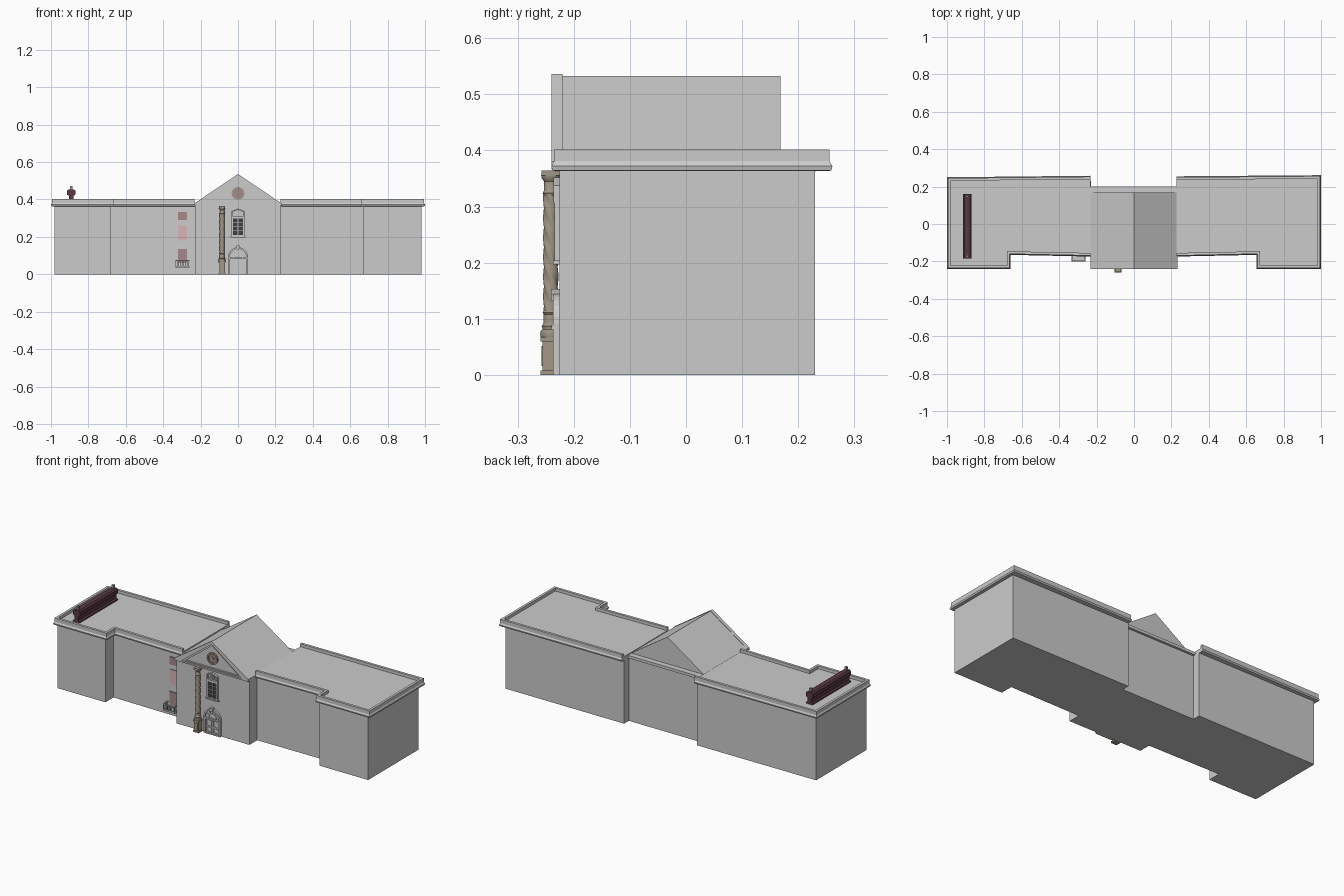
import bpy, bmesh
from math import sin, cos, pi
from mathutils import Vector

if "Cube" in bpy.data.objects:
    bpy.data.objects.remove(bpy.data.objects["Cube"])


def material(name, rgb):
    m = bpy.data.materials.new(name)
    m.diffuse_color = (*rgb, 1)
    m.use_nodes = True
    m.node_tree.nodes["Principled BSDF"].inputs["Base Color"].default_value = m.diffuse_color
    return m


STONE = material("tan_stone", (0.36, 0.31, 0.24))
WINE = material("dark_wine", (0.10, 0.04, 0.06))
PINK = material("pink_pane", (0.70, 0.46, 0.48))
ROSE = material("rose_pane", (0.38, 0.25, 0.26))
DARK = material("dark_pane", (0.05, 0.05, 0.055))


def finish(name, bm, mat=None, smooth=False):
    bmesh.ops.recalc_face_normals(bm, faces=bm.faces)
    me = bpy.data.meshes.new(name)
    bm.to_mesh(me)
    bm.free()
    ob = bpy.data.objects.new(name, me)
    bpy.context.collection.objects.link(ob)
    if mat:
        me.materials.append(mat)
    if smooth:
        bpy.ops.object.select_all(action='DESELECT')
        ob.select_set(True)
        bpy.context.view_layer.objects.active = ob
        bpy.ops.object.shade_smooth_by_angle()
    return ob


def loft(name, rings, mat=None, cap=True, closed=False, smooth=False):
    """Skin equal-length closed rings of 3D points."""
    bm = bmesh.new()
    vs = [[bm.verts.new(p) for p in r] for r in rings]
    n = len(vs[0])
    pairs = list(zip(vs, vs[1:])) + ([(vs[-1], vs[0])] if closed else [])
    for a, b in pairs:
        for i in range(n):
            bm.faces.new((a[i], a[(i + 1) % n], b[(i + 1) % n], b[i]))
    if cap and not closed:
        bm.faces.new(vs[0])
        bm.faces.new(vs[-1])
    return finish(name, bm, mat, smooth)


def plan(name, pts, z0, z1, mat=None):
    return loft(name, [[(x, y, z) for x, y in pts] for z in (z0, z1)], mat)


def facade(name, pts, y0, y1, mat=None):
    return loft(name, [[(x, y, z) for x, z in pts] for y in (y0, y1)], mat)


def frame(name, outer, inner, y0, y1, mat=None):
    ring = [(outer, y0), (outer, y1), (inner, y1), (inner, y0)]
    return loft(name, [[(x, y, z) for x, z in p] for p, y in ring], mat, closed=True)


def box(name, x0, x1, y0, y1, z0, z1, mat=None):
    return plan(name, [(x0, y0), (x1, y0), (x1, y1), (x0, y1)], z0, z1, mat)


def rect(cx, hw, z0, z1):
    return [(cx - hw, z0), (cx + hw, z0), (cx + hw, z1), (cx - hw, z1)]


def arch(r, z0, spring, n=14):
    return [(-r, z0), (r, z0)] + [(r * cos(pi * i / n), spring + r * sin(pi * i / n)) for i in range(n + 1)]


def circle(cx, cz, r, n=24):
    return [(cx + r * cos(2 * pi * i / n), cz + r * sin(2 * pi * i / n)) for i in range(n)]


def offset(path, d):
    """Mitred offset of an open plan path, outward to the right of travel."""
    P = [Vector(p) for p in path]
    norms = []
    for a, b in zip(P, P[1:]):
        t = (b - a).normalized()
        norms.append(Vector((t.y, -t.x)))
    out = []
    for i, p in enumerate(P):
        a, b = norms[max(i - 1, 0)], norms[min(i, len(norms) - 1)]
        out.append(p + (a + b) * d / (1 + a.dot(b)))
    return out


# wall block: end wings, recessed fronts and projecting centre
plan("walls", [(-.982, -.225), (-.68, -.225), (-.68, -.152), (-.23, -.158), (-.23, -.225),
               (.23, -.225), (.23, -.155), (.672, -.152), (.672, -.225), (.98, -.225),
               (.98, .23), (.23, .23), (.23, .187), (-.23, .187), (-.23, .23), (-.982, .228)], 0, .37)

# cornice with parapet and flat roof on each wing
CORNICE = [(-.028, .363), (.0, .364), (.002, .372), (-.003, .381), (-.003, .402), (-.017, .402), (-.017, .375)]
paths = {"left": [(-.232, .256), (-.998, .248), (-.998, -.238), (-.663, -.238), (-.663, -.163), (-.232, -.172)],
         "right": [(.228, -.172), (.657, -.163), (.657, -.238), (.998, -.238), (.998, .259), (.228, .253)]}
for side, path in paths.items():
    cols = [offset(path, d) for d, _ in CORNICE]
    loft(side + "_cornice", [[(*cols[j][i], CORNICE[j][1]) for j in range(len(CORNICE))]
                             for i in range(len(path))])
    plan(side + "_roof", offset(path, -.012), .366, .385)

# centre gable roof, rear ledge and pediment trim
facade("gable_roof", [(-.232, .365), (.232, .365), (.232, .378), (0, .533), (-.232, .378)], -.226, .168)
box("rear_ledge", -.232, .232, .16, .2, .364, .38)
facade("pediment_base", [(-.225, .362), (.225, .362), (.225, .37), (-.225, .37)], -.233, -.22)
frame("pediment_rim", [(-.232, .366), (.232, .366), (.232, .38), (0, .536), (-.232, .38)],
      [(-.19, .374), (.19, .374), (.187, .376), (0, .518), (-.187, .376)], -.24, -.22)
frame("pediment_inner_rim", [(-.19, .374), (.19, .374), (0, .518)],
      [(-.168, .38), (.168, .38), (0, .507)], -.233, -.22)

# round window in the pediment
frame("round_window_rim", circle(0, .433, .034), circle(0, .433, .025), -.234, -.22, STONE)
facade("round_window_pane", circle(0, .433, .026), -.228, -.22, ROSE)
facade("round_window_boss", circle(0, .433, .009, 12), -.233, -.22, STONE)

# upper centre window
facade("centre_pane", rect(0, .027, .21, .298), -.229, -.22, DARK)
frame("centre_window_frame", rect(0, .035, .202, .306), rect(0, .027, .21, .298), -.234, -.22)
box("centre_sill", -.04, .04, -.237, -.22, .197, .204)
box("centre_glazing_bar", -.0015, .0015, -.231, -.225, .21, .298)
for i in range(1, 4):
    box("centre_cross_bar", -.027, .027, -.231, -.225, .209 + i * .022, .211 + i * .022)
frame("window_head", [(-.035, .306), (.035, .306), (.035, .338), (0, .352), (-.035, .338)],
      [(-.029, .311), (.029, .311), (.029, .333), (0, .345), (-.029, .333)], -.236, -.22)
for i in range(5):
    a = pi * (.1 + .2 * i)
    c, s = cos(a), sin(a)
    tip = .024 - .004 * abs(c)
    facade("shell_rib", [(0, .315), (c * tip * .7 + s * .004, .315 + s * tip * .7 - c * .004),
                         (c * tip, .315 + s * tip),
                         (c * tip * .7 - s * .004, .315 + s * tip * .7 + c * .004)], -.233, -.22)

# arched doorway with fanlight
frame("door_surround", arch(.053, 0, .092), arch(.044, .003, .092), -.237, -.22)
facade("door_leaf", arch(.045, 0, .092), -.228, -.22)
box("door_transom", -.053, .053, -.24, -.22, .081, .089)
frame("fanlight_arc", arch(.026, .089, .092), arch(.022, .091, .092), -.232, -.22)
for i in range(1, 6):
    c, s = cos(pi * i / 6), sin(pi * i / 6)
    facade("fanlight_bar", [(c * r - s * w, .092 + s * r + c * w) for r, w in
                            ((.024, -.0015), (.045, -.0015), (.045, .0015), (.024, .0015))], -.232, -.22)
facade("keystone", [(-.005, .133), (.005, .133), (.009, .153), (-.009, .153)], -.241, -.22)
for s in (-1, 1):
    for z0, z1 in ((.008, .036), (.042, .076)):
        frame("door_panel", rect(s * .022, .017, z0, z1), rect(s * .022, .014, z0 + .003, z1 - .003), -.231, -.22)

# twisted column on a square pedestal
CX, CY = -.085, -.241


def turned(name, prof, n=24):
    loft(name, [[(CX + r * cos(2 * pi * i / n), CY + r * sin(2 * pi * i / n), z) for i in range(n)]
                for r, z in prof], STONE, smooth=True)


def block(name, h, z0, z1):
    box(name, CX - h, CX + h, CY - h, CY + h, z0, z1, STONE)


block("pedestal_foot", .0185, 0, .008)
block("pedestal", .015, .008, .06)
box("pedestal_panel", CX - .01, CX + .01, CY - .0165, CY, .016, .052, STONE)
block("pedestal_cap", .0185, .06, .068)
turned("column_base", [(.018, .068), (.019, .073), (.018, .078), (.015, .081), (.015, .084), (.0165, .087),
                       (.013, .092), (.0125, .108), (.0145, .111), (.0125, .115)])
rings = []
for k in range(61):
    z = .113 + .21 * k / 60
    ring = []
    for i in range(32):
        a = 2 * pi * i / 32
        r = .0115 + .0022 * abs(cos(2 * (a + 2 * pi * z / .14)))
        ring.append((CX + r * cos(a), CY + r * sin(a), z))
    rings.append(ring)
loft("twisted_shaft", rings, STONE, smooth=True)
turned("column_capital", [(.0125, .32), (.0145, .324), (.0125, .328), (.012, .345), (.0165, .351), (.017, .355)])
block("column_abacus", .0165, .355, .364)

# three stacked panes on the recessed left front
for name, z0, z1, mat in (("upper_pane", .29, .334, ROSE), ("middle_pane", .18, .262, PINK),
                          ("lower_pane", .06, .135, ROSE)):
    facade(name, rect(-.297, .023, z0, z1), -.162, -.15, mat)

# small balcony below the panes
box("balcony_floor", -.335, -.26, -.2, -.15, .036, .041)
for z0, z1 in ((.041, .045), (.07, .076)):
    box("balcony_front_rail", -.335, -.26, -.2, -.195, z0, z1)
    for x in (-.335, -.265):
        box("balcony_side_rail", x, x + .005, -.2, -.15, z0, z1)
for i in range(9):
    x = -.3335 + i * .0089
    box("balcony_baluster", x - .0015, x + .0015, -.199, -.196, .041, .074)
for x in (-.3325, -.2625):
    for y in (-.187, -.177, -.167):
        box("balcony_baluster", x - .0015, x + .0015, y - .0015, y + .0015, .041, .074)

# long moulded rooftop bar on the left wing
half = [(.02, .38), (.02, .392), (.012, .397), (.012, .42), (.022, .426), (.022, .447), (.014, .454)]
facade("rooftop_bar", [(-.892 + w, z) for w, z in half] + [(-.892 - w, z) for w, z in reversed(half)],
       -.185, .16, WINE)
for y in (-.172, .147):
    facade("rooftop_bar_finial", rect(-.892, .006, .45, .473), y - .006, y + .006, STONE)
